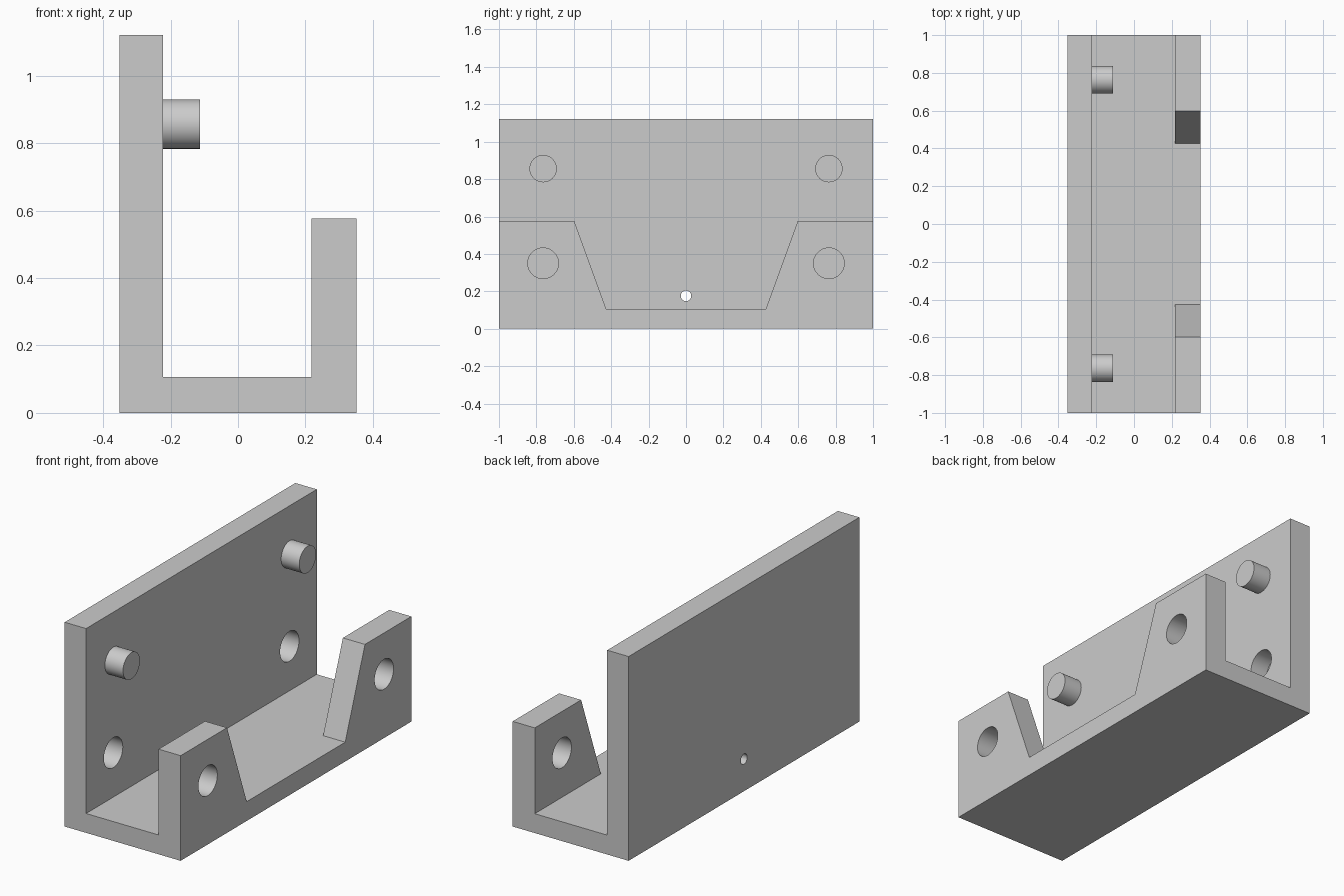
import bpy, bmesh, math
from mathutils import Matrix, Vector

old = bpy.data.objects.get("Cube")
if old:
    bpy.data.objects.remove(old, do_unlink=True)

grey = bpy.data.materials.new("plain_grey")
grey.use_nodes = True
colour = (0.6, 0.6, 0.6, 1)
grey.diffuse_color = colour
grey.node_tree.nodes["Principled BSDF"].inputs["Base Color"].default_value = colour

WALL_IN, LIP_IN, HALF_W = -0.222, 0.218, 0.352
FLOOR, LIP_TOP, WALL_TOP = 0.106, 0.577, 1.121
SIDE_Y = 0.764


def make_object(name, bm):
    bmesh.ops.recalc_face_normals(bm, faces=bm.faces)
    mesh = bpy.data.meshes.new(name)
    bm.to_mesh(mesh)
    bm.free()
    mesh.materials.append(grey)
    obj = bpy.data.objects.new(name, mesh)
    bpy.context.collection.objects.link(obj)
    return obj


def prism(name, points, direction):
    """Extrude a closed outline along a direction."""
    bm = bmesh.new()
    face = bm.faces.new([bm.verts.new(p) for p in points])
    result = bmesh.ops.extrude_face_region(bm, geom=[face])
    verts = [g for g in result["geom"] if isinstance(g, bmesh.types.BMVert)]
    bmesh.ops.translate(bm, verts=verts, vec=Vector(direction))
    return make_object(name, bm)


def x_cylinder(name, x0, x1, y, z, radius):
    """Cylinder lying along x."""
    bm = bmesh.new()
    place = Matrix.Translation(((x0 + x1) / 2, y, z)) @ Matrix.Rotation(math.pi / 2, 4, "Y")
    bmesh.ops.create_cone(bm, cap_ends=True, segments=64, radius1=radius,
                          radius2=radius, depth=x1 - x0, matrix=place)
    return make_object(name, bm)


def cut(body, cutter):
    cutter.hide_render = True
    mod = body.modifiers.new("cut", "BOOLEAN")
    mod.operation, mod.solver, mod.object = "DIFFERENCE", "EXACT", cutter
    bpy.context.view_layer.objects.active = body
    bpy.ops.object.modifier_apply(modifier=mod.name)
    bpy.data.objects.remove(cutter, do_unlink=True)


def smooth(obj):
    bpy.ops.object.select_all(action="DESELECT")
    obj.select_set(True)
    bpy.context.view_layer.objects.active = obj
    bpy.ops.object.shade_smooth_by_angle(angle=math.radians(30))


# Channel body: tall wall, floor and short lip
outline = [(-HALF_W, 0), (HALF_W, 0), (HALF_W, LIP_TOP), (LIP_IN, LIP_TOP),
           (LIP_IN, FLOOR), (WALL_IN, FLOOR), (WALL_IN, WALL_TOP), (-HALF_W, WALL_TOP)]
body = prism("channel_bracket", [(x, -1, z) for x, z in outline], (0, 2, 0))

# Tapered notch in the lip, sides continued above its top edge
bottom_y, top_y = 0.427, 0.598
over_y = top_y + (top_y - bottom_y) * 0.2
over_z = LIP_TOP + (LIP_TOP - FLOOR) * 0.2
notch = [(-bottom_y, FLOOR), (bottom_y, FLOOR), (over_y, over_z), (-over_y, over_z)]
cut(body, prism("notch_cutter", [(0.1, y, z) for y, z in notch], (0.4, 0, 0)))

# Aligned holes through the lip and blind into the wall
for side in (-1, 1):
    cut(body, x_cylinder("side_hole_cutter", WALL_IN - 0.105, 0.5, side * SIDE_Y, 0.35, 0.082))

# Small centre hole through the wall
cut(body, x_cylinder("centre_hole_cutter", -0.5, 0, 0, 0.176, 0.028))
smooth(body)

# Pins on the inner face of the wall
for side, label in ((-1, "front"), (1, "back")):
    smooth(x_cylinder(label + "_pin", WALL_IN - 0.01, -0.112, side * SIDE_Y, 0.856, 0.073))
